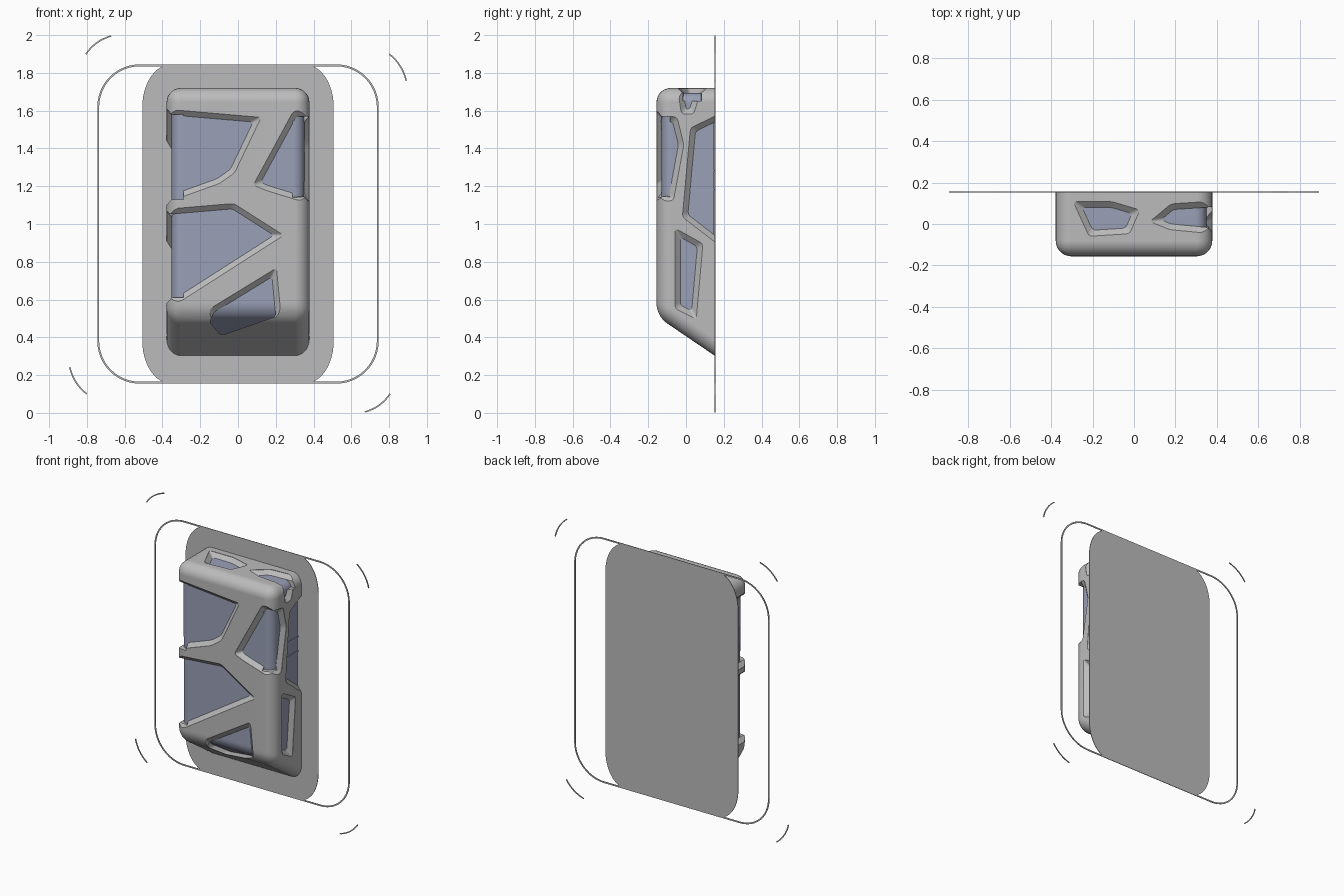
import bpy, bmesh, math
from mathutils import Vector

cube = bpy.data.objects.get("Cube")
if cube:
    bpy.data.objects.remove(cube)

# Main dimensions
front, back, half_width, top = -0.156, 0.156, 0.378, 1.72
sheet = back - 0.004
skin = 0.027
frame_width, frame_height, frame_radius = 0.745, 0.845, 0.225


def material(name, rgb):
    mat = bpy.data.materials.new(name)
    mat.use_nodes = True
    mat.diffuse_color = (*rgb, 1)
    mat.node_tree.nodes["Principled BSDF"].inputs["Base Color"].default_value = (*rgb, 1)
    return mat


grey = material("light grey", (0.5, 0.5, 0.5))
blue = material("slate blue", (0.32, 0.35, 0.47))


def finish(name, bm, mat):
    bmesh.ops.recalc_face_normals(bm, faces=bm.faces)
    mesh = bpy.data.meshes.new(name)
    bm.to_mesh(mesh)
    bm.free()
    mesh.materials.append(mat)
    ob = bpy.data.objects.new(name, mesh)
    bpy.context.collection.objects.link(ob)
    return ob


def bridge(bm, first, second):
    """Join two matching rings of vertices with quads."""
    for i in range(len(first)):
        bm.faces.new((first[i - 1], first[i], second[i], second[i - 1]))


def loft(name, layers, mat):
    """Closed solid through a list of matching outlines."""
    bm = bmesh.new()
    rings = [[bm.verts.new(p) for p in layer] for layer in layers]
    for first, second in zip(rings, rings[1:]):
        bridge(bm, first, second)
    bm.faces.new(rings[0])
    bm.faces.new(rings[-1])
    return finish(name, bm, mat)


def rounded_wedge(name, inset, radius, mat):
    """Box with a sloping underside and every edge but the back ones rounded."""
    near, far, side, roof = front + inset, sheet - inset * 0.1, half_width - inset, top - inset
    profile = [(near, 0.512 + inset * 0.7), (far, 0.303 + inset * 1.2), (far, roof), (near, roof)]
    ob = loft(name, [[(x, y, z) for y, z in profile] for x in (-side, side)], mat)
    bm = bmesh.new()
    bm.from_mesh(ob.data)
    edges = [e for e in bm.edges if min(v.co.y for v in e.verts) < 0]
    bmesh.ops.bevel(bm, geom=edges, offset=radius, segments=7, profile=0.5, affect='EDGES')
    bm.to_mesh(ob.data)
    bm.free()
    return ob


def neighbours(points):
    return zip(points[-1:] + points[:-1], points, points[1:] + points[:1])


def widen(points, amount):
    """Push the sides of a clockwise outline outward."""
    result = []
    for before, p, after in neighbours(points):
        a, b = (Vector((-d.y, d.x)).normalized() for d in (p - before, after - p))
        result.append(p + (a + b) * amount / (1 + a.dot(b)))
    return result


def soften(points, reach=0.018):
    """Round the corners of an outline."""
    result = []
    for before, p, after in neighbours(points):
        a, b = (d.normalized() * min(reach, d.length / 3) for d in (before - p, after - p))
        result += [p + a * (1 - t) ** 2 + b * t ** 2 for t in (0, 1 / 3, 2 / 3, 1)]
    return result


# Where an outline point lies on each side of the body, at a given depth
place = {
    "front": lambda p, d: (p.x, front + d, p.y),
    "left": lambda p, d: (half_width - d, p.x, p.y),
    "right": lambda p, d: (d - half_width, p.x, p.y),
    "top": lambda p, d: (p.x, p.y, top - d),
}

shell = rounded_wedge("outer_shell", 0, 0.075, grey)
cutters = []


def window(side, *outline, depth=0.07):
    """Opening in the shell with sloping sides, listed clockwise."""
    inner = [Vector(p) for p in outline]
    wide, narrow = soften(widen(inner, 0.028)), soften(inner)
    steps = ((wide, -0.1), (wide, 0.002), (narrow, skin), (narrow, depth))
    cutter = loft("window_cutter", [[place[side](p, d) for p in loop] for loop, d in steps], grey)
    cutter.hide_render = True
    cutters.append(cutter)
    cut = shell.modifiers.new("window", 'BOOLEAN')
    cut.operation, cut.solver, cut.object = 'DIFFERENCE', 'EXACT', cutter


# Front windows; the first three run round the corners
window("front", (-.5, 1.59), (.08, 1.54), (-.04, 1.29), (-.11, 1.24), (-.5, 1.1))
window("front", (-.5, 1.04), (-.03, 1.08), (.19, .94), (-.31, .62), (-.5, .58))
window("front", (.31, 1.57), (.5, 1.57), (.5, 1.1), (.17, 1.2), (.12, 1.22))
window("front", (.18, .72), (.2, .51), (-.09, .41), (-.15, .48), (-.13, .53), depth=0.26)

# Left side windows
window("left", (-.4, 1.57), (-.07, 1.54), (-.04, 1.42), (-.09, 1.15), (-.4, 1.1), depth=0.09)
window("left", (.4, 1.66), (.4, .75), (.01, 1.05), (.05, 1.49))
window("left", (-.03, .93), (.06, .88), (.03, .54), (-.03, .57))
window("left", (-.03, 1.8), (.08, 1.8), (.02, 1.61), (0, 1.61))

# Right side windows
window("right", (-.4, 1.58), (-.02, 1.58), (.3, 1.24), (.3, 1.13), (-.4, 1.13), depth=0.09)
window("right", (-.4, 1.04), (-.02, 1.04), (.3, .72), (.3, .61), (-.4, .61), depth=0.09)

# Top windows
window("top", (-.25, .08), (-.11, .08), (-.01, .05), (-.04, -.02), (-.2, -.03))
window("top", (.13, .02), (.19, .07), (.5, .09), (.5, -.03), (.18, 0))

# Keep the cut shell and drop its cutters
bpy.context.view_layer.update()
graph = bpy.context.evaluated_depsgraph_get()
carved = bpy.data.meshes.new_from_object(shell.evaluated_get(graph))
shell.modifiers.clear()
shell.data = carved
for cutter in cutters:
    bpy.data.objects.remove(cutter)

# Inner core showing through the openings
core = rounded_wedge("inner_core", skin, 0.055, blue)

for ob in (shell, core):
    ob.data.shade_smooth()
    ob.data.set_sharp_from_angle(angle=math.radians(30))
    ob.modifiers.new("normals", 'WEIGHTED_NORMAL').keep_sharp = True

# Thin ridges in the rear side window
for z in (1.18, 1.28):
    outline = [(y, z + h) for y, h in ((0.015, 0), (sheet, 0), (sheet, 0.006), (0.015, 0.006))]
    loft("side_ridge", [[(x, *p) for p in outline] for x in (0.345, 0.354)], blue)


def rounded_frame(inset, squeeze=1):
    """Rounded rectangle outline, optionally narrowed."""
    w, h, r = frame_width - inset, frame_height - inset, frame_radius - inset
    points = []
    for quarter in range(4):
        for step in range(13):
            angle = math.pi / 2 * (quarter + step / 12)
            cx = (w - r) * (1 if quarter in (0, 3) else -1)
            cz = (h - r) * (1 if quarter < 2 else -1)
            points.append((squeeze * (cx + r * math.cos(angle)), 1 + cz + r * math.sin(angle)))
    return points


def slab(name, outline):
    return loft(name, [[(x, y, z) for x, z in outline] for y in (sheet, back)], grey)


# Back plate
slab("back_plate", rounded_frame(0, squeeze=0.68))

# Rounded outline frame, level with the plate
bm = bmesh.new()
corners = ((0, sheet), (0.01, sheet), (0.01, back), (0, back))
rings = [[bm.verts.new((x, y, z)) for x, z in rounded_frame(t)] for t, y in corners]
for i in range(len(rings)):
    bridge(bm, rings[i - 1], rings[i])
finish("outline_frame", bm, grey)

# Corner arcs, paired by half a turn
for start, end in (((-.808, .902), (-.675, .998)), ((.804, .902), (.894, .76))):
    a, b = Vector(start), Vector(end)
    outward = Vector((a.y - b.y, b.x - a.x)).normalized()
    spots = [i / 8 for i in range(9)]
    curve = [a.lerp(b, t) + outward * 0.06 * t * (1 - t) for t in spots]
    outline = curve + [p - outward * 0.008 for p in reversed(curve)]
    for turn in (1, -1):
        slab("corner_arc", [(turn * p.x, 1 + turn * p.y) for p in outline])
